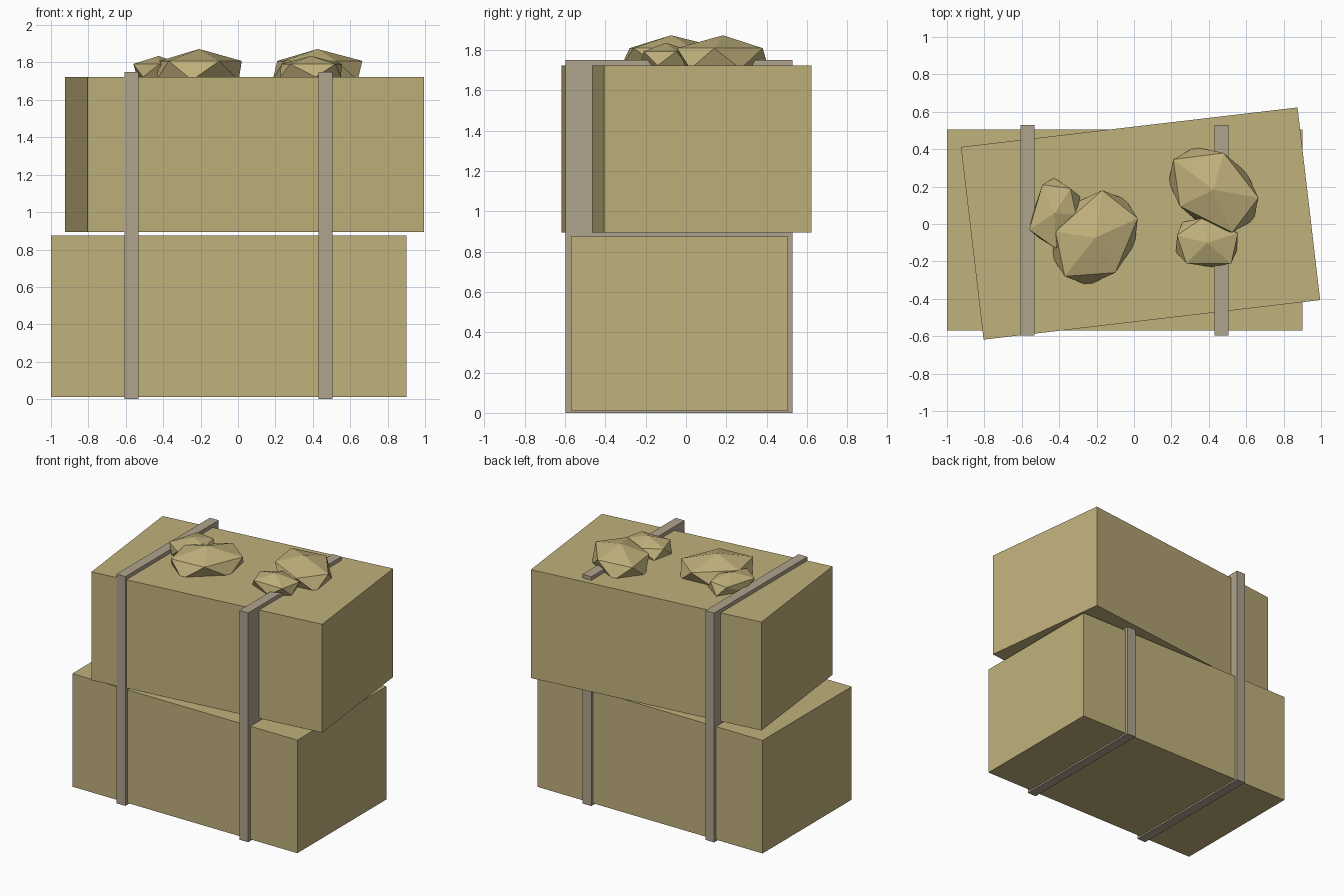
import bpy, bmesh, math
from mathutils import Vector

if "Cube" in bpy.data.objects:
    bpy.data.objects.remove(bpy.data.objects["Cube"])


def material(name, color):
    m = bpy.data.materials.new(name)
    m.diffuse_color = (*color, 1)
    m.use_nodes = True
    m.node_tree.nodes["Principled BSDF"].inputs["Base Color"].default_value = m.diffuse_color
    return m


BALE = material("straw", (0.53, 0.44, 0.20))
STRAP = material("strap", (0.43, 0.37, 0.27))


def box(name, lo, hi, mat, angle=0):
    lo, hi = Vector(lo), Vector(hi)
    bpy.ops.mesh.primitive_cube_add(size=1, location=(lo + hi) / 2, rotation=(0, 0, angle))
    ob = bpy.context.object
    ob.name = name
    ob.scale = hi - lo
    ob.data.materials.append(mat)


def clump(name, ring, top, base_z=1.757):
    """Squashed icosahedron: upper ring and apex, mirrored through the centre."""
    c = Vector((sum(p[0] for p in ring) / 5, sum(p[1] for p in ring) / 5, base_z))
    h = top - base_z
    pts = [Vector((x, y, base_z + 0.447 * h)) for x, y in ring] + [c + Vector((0, 0, h))]
    bm = bmesh.new()
    for p in pts:
        bm.verts.new(p)
        bm.verts.new(2 * c - p)
    bmesh.ops.convex_hull(bm, input=bm.verts[:])
    bmesh.ops.recalc_face_normals(bm, faces=bm.faces[:])
    me = bpy.data.meshes.new(name)
    bm.to_mesh(me)
    bm.free()
    me.materials.append(BALE)
    bpy.context.collection.objects.link(bpy.data.objects.new(name, me))


# two stacked bales, the upper one turned slightly
box("lower_bale", (-1.0, -0.57, 0.012), (0.9, 0.505, 0.875), BALE)
box("upper_bale", (-0.871, -0.516, 0.895), (0.941, 0.521, 1.722), BALE, math.radians(6.7))

# two straps around the stack
for side, x in (("left", -0.57), ("right", 0.467)):
    box(side + "_strap", (x - 0.037, -0.597, 0), (x + 0.037, 0.528, 1.75), STRAP)

# loose clumps lying on top
clump("left_large_clump", [(-0.17, 0.18), (0.02, 0.03), (-0.10, -0.26), (-0.37, -0.28), (-0.42, -0.04)], 1.872)
clump("left_small_clump", [(-0.49, 0.21), (-0.56, -0.03), (-0.42, -0.13), (-0.31, 0.05), (-0.34, 0.19)], 1.835)
clump("right_large_clump", [(0.21, 0.345), (0.48, 0.38), (0.665, 0.14), (0.525, -0.045), (0.245, 0.095)], 1.872)
clump("right_small_clump", [(0.23, -0.06), (0.365, 0.03), (0.555, -0.05), (0.52, -0.21), (0.28, -0.21)], 1.835)
